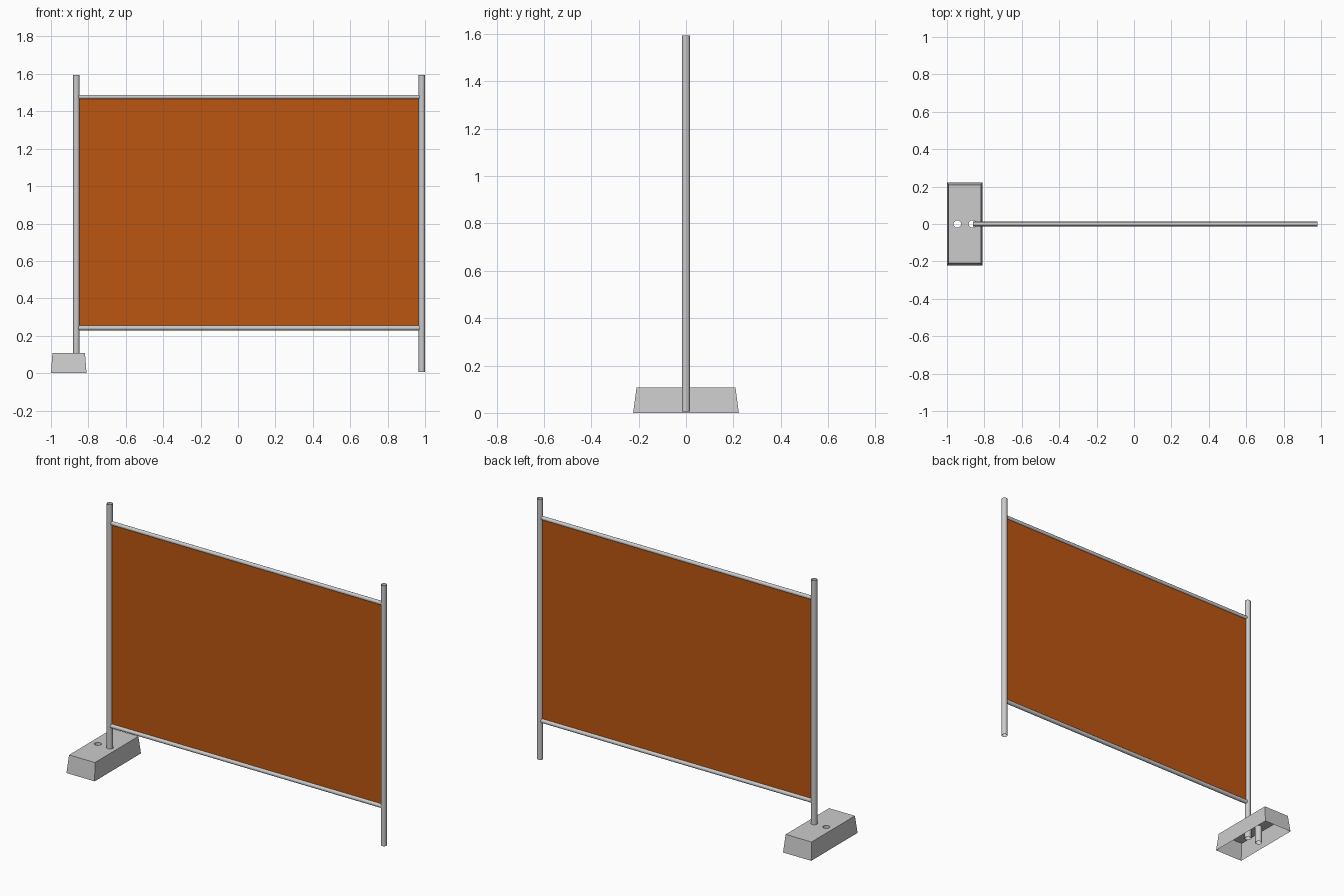
import bpy, bmesh, math
from mathutils import Matrix

if "Cube" in bpy.data.objects:
    bpy.data.objects.remove(bpy.data.objects["Cube"])

LEFT_X, RIGHT_X, SPARE_X = -0.864, 0.983, -0.945
POST_R, SOCKET_R = 0.017, 0.020


def finish(name, bm, smooth=True):
    bmesh.ops.recalc_face_normals(bm, faces=bm.faces)
    mesh = bpy.data.meshes.new(name)
    bm.to_mesh(mesh)
    bm.free()
    obj = bpy.data.objects.new(name, mesh)
    bpy.context.collection.objects.link(obj)
    if smooth:
        bpy.ops.object.select_all(action='DESELECT')
        obj.select_set(True)
        bpy.context.view_layer.objects.active = obj
        bpy.ops.object.shade_smooth_by_angle(angle=math.radians(35))
    return obj


def tube(name, radius, length, matrix):
    bm = bmesh.new()
    bmesh.ops.create_cone(bm, cap_ends=False, segments=20, radius1=radius,
                          radius2=radius, depth=length, matrix=matrix)
    return finish(name, bm)


# Upright posts, open tubes
for name, x in (("left_post", LEFT_X), ("right_post", RIGHT_X)):
    tube(name, POST_R, 1.587, Matrix.Translation((x, 0, 0.8)))

# Horizontal rails, ending inside the posts
mid, span = (LEFT_X + RIGHT_X) / 2, RIGHT_X - LEFT_X
for name, z, r in (("bottom_rail", 0.242, 0.013), ("top_rail", 1.477, 0.0115)):
    tube(name, r, span - 0.006,
         Matrix.Translation((mid, 0, z)) @ Matrix.Rotation(math.pi / 2, 4, 'Y'))

# Orange screen panel
bm = bmesh.new()
bmesh.ops.create_cube(bm, size=1, matrix=Matrix.Translation((mid, 0, 0.86))
                      @ Matrix.Diagonal((span - 0.02, 0.004, 1.234, 1)))
panel = finish("screen_panel", bm, smooth=False)
mat = bpy.data.materials.new("orange")
mat.diffuse_color = (0.50, 0.093, 0.005, 1)
mat.use_nodes = True
mat.node_tree.nodes["Principled BSDF"].inputs["Base Color"].default_value = mat.diffuse_color
panel.data.materials.append(mat)


# Hollow tapered foot, open underneath, with two socket tubes through its top
def loop(bm, points):
    verts = [bm.verts.new(p) for p in points]
    edges = [bm.edges.new((v, verts[(i + 1) % len(verts)])) for i, v in enumerate(verts)]
    return verts, edges


def rect(hx, hy, z, cx=-0.905):
    return [(cx + sx * hx, sy * hy, z) for sx, sy in ((-1, -1), (1, -1), (1, 1), (-1, 1))]


def circle(cx, z, n=20):
    return [(cx + SOCKET_R * math.cos(2 * math.pi * i / n),
             SOCKET_R * math.sin(2 * math.pi * i / n), z) for i in range(n)]


bm = bmesh.new()
pairs = [(rect(0.095, 0.223, 0), rect(0.087, 0.209, 0.107))]
pairs += [(circle(x, 0.002), circle(x, 0.107)) for x in (LEFT_X, SPARE_X)]
top_edges = []
for low, high in pairs:
    a, _ = loop(bm, low)
    b, edges = loop(bm, high)
    top_edges += edges
    for i in range(len(a)):
        j = (i + 1) % len(a)
        bm.faces.new((a[i], a[j], b[j], b[i]))
bmesh.ops.triangle_fill(bm, edges=top_edges, use_beauty=True, normal=(0, 0, 1))
finish("foot_block", bm)
